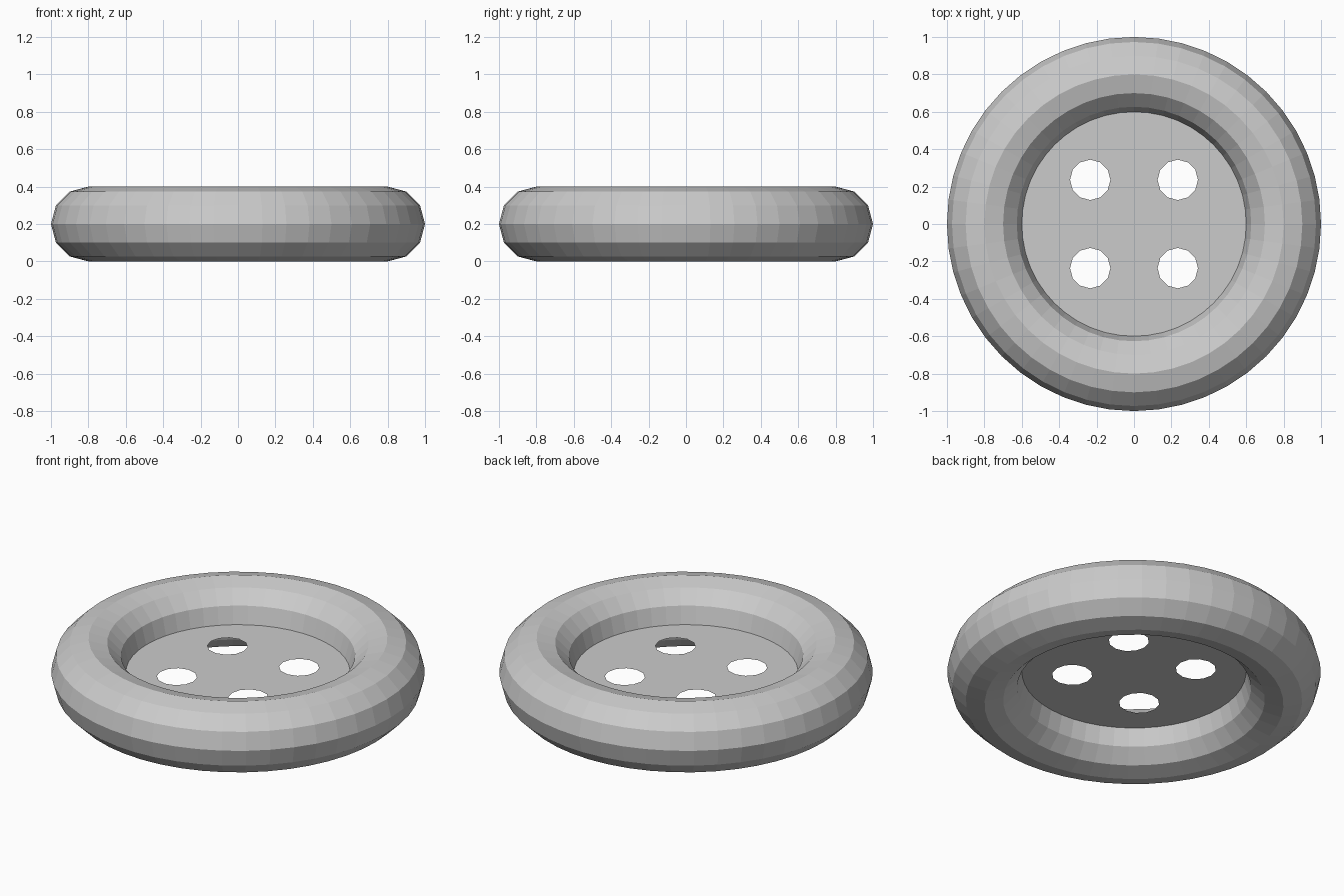
import bpy, bmesh
from mathutils import Matrix

default_cube = bpy.data.objects.get("Cube")
if default_cube:
    bpy.data.objects.remove(default_cube)

MID_Z = 0.2
SEGMENTS = 48

grey = bpy.data.materials.new("plain grey")
grey.use_nodes = True
colour = (0.6, 0.6, 0.6, 1)
grey.diffuse_color = colour
grey.node_tree.nodes["Principled BSDF"].inputs["Base Color"].default_value = colour

# Rounded outer rim
bpy.ops.mesh.primitive_torus_add(major_radius=0.8, minor_radius=0.2,
                                 major_segments=SEGMENTS, minor_segments=12,
                                 location=(0, 0, MID_Z))
rim = bpy.context.object
rim.name = "rim"
rim.data.materials.append(grey)

# Thin centre disc with four thread holes
bm = bmesh.new()


def ring(x, y, radius, sides):
    bmesh.ops.create_circle(bm, segments=sides, radius=radius,
                            matrix=Matrix.Translation((x, y, 0)))


ring(0, 0, 0.602, SEGMENTS)
for sx in (-1, 1):
    for sy in (-1, 1):
        ring(sx * 0.234, sy * 0.236, 0.108, 12)
bmesh.ops.triangle_fill(bm, edges=bm.edges[:], use_beauty=True, normal=(0, 0, 1))
for face in bm.faces:
    if face.normal.z < 0:
        face.normal_flip()

mesh = bpy.data.meshes.new("centre_disc")
bm.to_mesh(mesh)
bm.free()
mesh.materials.append(grey)
disc = bpy.data.objects.new("centre_disc", mesh)
disc.location.z = MID_Z
bpy.context.collection.objects.link(disc)
